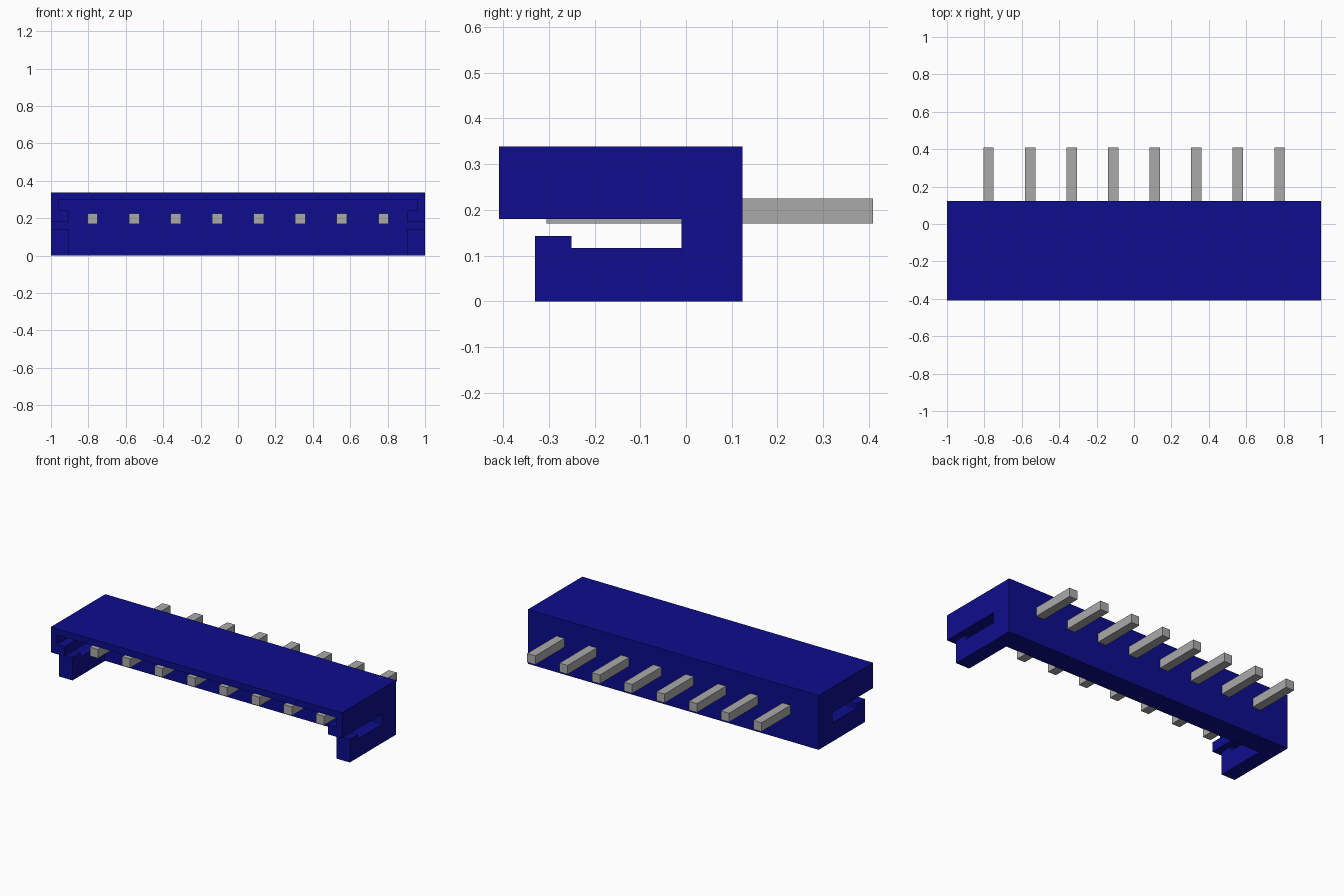
import bpy
import bmesh
from mathutils import Vector

if "Cube" in bpy.data.objects:
    bpy.data.objects.remove(bpy.data.objects["Cube"], do_unlink=True)


def material(name, rgb):
    m = bpy.data.materials.new(name)
    m.use_nodes = True
    m.diffuse_color = (*rgb, 1)
    m.node_tree.nodes["Principled BSDF"].inputs["Base Color"].default_value = (*rgb, 1)
    return m


blue = material("blue plastic", (0.004, 0.004, 0.27))
grey = material("pin metal", (0.40, 0.40, 0.40))


def extrude(name, points, vec, mat):
    """Closed prism: a flat outline pushed along vec."""
    bm = bmesh.new()
    face = bm.faces.new([bm.verts.new(p) for p in points])
    ext = bmesh.ops.extrude_face_region(bm, geom=[face])
    moved = [v for v in ext["geom"] if isinstance(v, bmesh.types.BMVert)]
    bmesh.ops.translate(bm, verts=moved, vec=Vector(vec))
    bmesh.ops.recalc_face_normals(bm, faces=bm.faces)
    me = bpy.data.meshes.new(name)
    bm.to_mesh(me)
    bm.free()
    me.materials.append(mat)
    ob = bpy.data.objects.new(name, me)
    bpy.context.collection.objects.link(ob)
    return ob


# Housing: side profile with the latch slot, pushed across the full width
side = [(0.124, 0), (0.124, 0.338), (-0.409, 0.338), (-0.409, 0.18), (-0.01, 0.18),
        (-0.01, 0.116), (-0.25, 0.116), (-0.25, 0.143), (-0.33, 0.143), (-0.33, 0)]
housing = extrude("housing", [(-1, y, z) for y, z in side], (2, 0, 0), blue)

# Cavity: stepped opening, wider at the top, that leaves side walls and latch arms
half = [(0.907, -0.1), (0.907, 0.24), (0.96, 0.24), (0.96, 0.299)]
outline = half + [(-x, z) for x, z in reversed(half)]
cavity = extrude("cavity_cutter", [(x, -0.6, z) for x, z in outline], (0, 0.59, 0), blue)
cavity.hide_render = True

cut = housing.modifiers.new("cavity", "BOOLEAN")
cut.operation = "DIFFERENCE"
cut.solver = "EXACT"
cut.object = cavity
bpy.context.view_layer.objects.active = housing
bpy.ops.object.modifier_apply(modifier=cut.name)
bpy.data.objects.remove(cavity, do_unlink=True)

# Row of eight square pins running through the back wall
PITCH, HALF_W = 0.2222, 0.0278
for i in range(8):
    x = (i - 3.5) * PITCH
    square = [(x - HALF_W, 0.17), (x + HALF_W, 0.17),
              (x + HALF_W, 0.225), (x - HALF_W, 0.225)]
    extrude(f"pin_{i + 1}", [(px, -0.305, pz) for px, pz in square], (0, 0.714, 0), grey)
